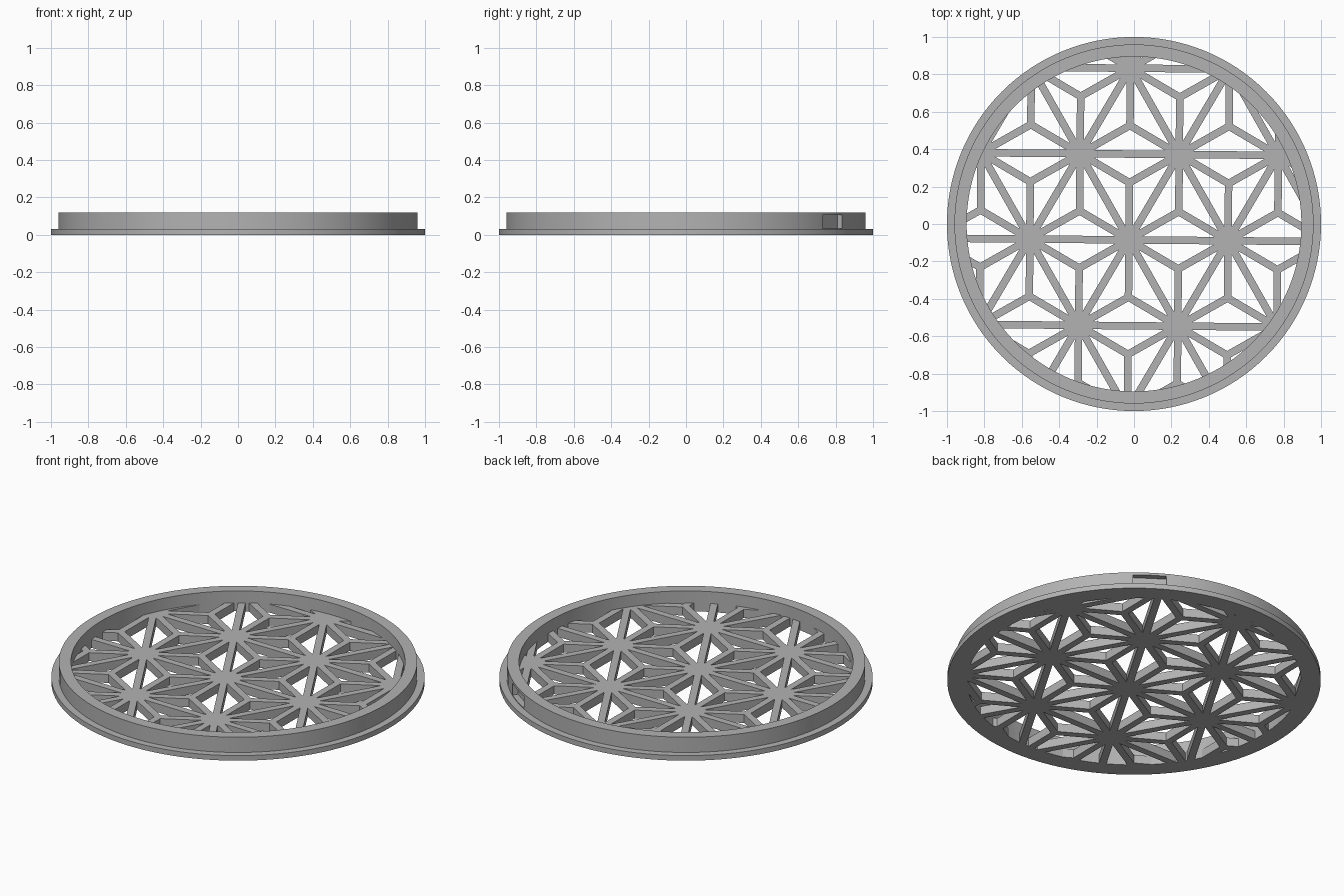
import bpy, bmesh, math
from mathutils import Vector, Matrix

cube = bpy.data.objects.get("Cube")
if cube:
    bpy.data.objects.remove(cube, do_unlink=True)

SEGMENTS = 128
INNER = 0.895        # inside radius of the rim
WALL = 0.96          # outside radius of the wall
HEIGHT = 0.12
FLANGE_H = 0.03
SPACING = 0.53       # distance between star hubs
BAR = 0.04           # width of a lattice bar
LATTICE_H = 0.05

grey = bpy.data.materials.new("warm_grey")
grey.use_nodes = True
grey.diffuse_color = (0.45, 0.45, 0.45, 1)
grey.node_tree.nodes["Principled BSDF"].inputs["Base Color"].default_value = grey.diffuse_color


def add_object(name, bm):
    bmesh.ops.recalc_face_normals(bm, faces=bm.faces)
    mesh = bpy.data.meshes.new(name)
    bm.to_mesh(mesh)
    bm.free()
    mesh.materials.append(grey)
    obj = bpy.data.objects.new(name, mesh)
    bpy.context.collection.objects.link(obj)
    return obj


def cut(obj, cutter, operation):
    cutter.hide_render = True
    cutter.hide_set(True)
    mod = obj.modifiers.new(operation.lower(), "BOOLEAN")
    mod.operation = operation
    mod.solver = "EXACT"
    mod.object = cutter
    bpy.context.view_layer.objects.active = obj
    bpy.ops.object.modifier_apply(modifier=mod.name)
    bpy.data.objects.remove(cutter, do_unlink=True)


# Rim: stepped profile turned round the z axis
profile = [(INNER, 0), (1, 0), (1, FLANGE_H), (WALL, FLANGE_H), (WALL, HEIGHT), (INNER, HEIGHT)]
bm = bmesh.new()
verts = [bm.verts.new((r, 0, z)) for r, z in profile]
edges = [bm.edges.new((verts[i - 1], verts[i])) for i in range(len(verts))]
bmesh.ops.spin(bm, geom=verts + edges, cent=(0, 0, 0), axis=(0, 0, 1),
               angle=math.tau, steps=SEGMENTS, use_merge=True)
bmesh.ops.remove_doubles(bm, verts=bm.verts, dist=0.0001)
rim = add_object("rim", bm)

# Shallow pocket in the outside of the wall, at the back
bm = bmesh.new()
turn = Matrix.Rotation(math.radians(55), 4, "Z")
place = turn @ Matrix.Translation((WALL, 0, 0.07)) @ Matrix.Diagonal((0.07, 0.18, 0.07, 1))
bmesh.ops.create_cube(bm, size=1, matrix=place)
cut(rim, add_object("pocket_cutter", bm), "DIFFERENCE")

# Lattice: every triangle between hubs is split in three at its centre,
# then each part is inset and opened to leave bars
hub = Vector((-0.027, -0.085, 0))
tilt = Matrix.Rotation(math.radians(-0.5), 3, "Z")
step_a = tilt @ Vector((SPACING, 0, 0))
step_b = tilt @ Vector((SPACING / 2, SPACING * math.sqrt(3) / 2, 0))
bm = bmesh.new()
for i in range(-5, 6):
    for j in range(-4, 5):
        p = hub + step_a * i + step_b * j
        for corners in ((p, p + step_a, p + step_b),
                        (p + step_a, p + step_a + step_b, p + step_b)):
            centre = sum(corners, Vector()) / 3
            if centre.length > 1.5:
                continue
            for k in range(3):
                part = (corners[k], corners[(k + 1) % 3], centre)
                bm.faces.new([bm.verts.new(v) for v in part])
bmesh.ops.remove_doubles(bm, verts=bm.verts, dist=0.001)
openings = list(bm.faces)
bmesh.ops.inset_individual(bm, faces=openings, thickness=BAR / 2, use_even_offset=True)
bmesh.ops.delete(bm, geom=openings, context="FACES")
solid = bmesh.ops.extrude_face_region(bm, geom=bm.faces[:], use_keep_orig=True)
bmesh.ops.translate(bm, vec=(0, 0, LATTICE_H),
                    verts=[g for g in solid["geom"] if isinstance(g, bmesh.types.BMVert)])
lattice = add_object("star_lattice", bm)

# Trim the lattice to a disc that ends inside the rim
bm = bmesh.new()
bmesh.ops.create_cone(bm, cap_ends=True, segments=SEGMENTS, radius1=INNER + 0.005,
                      radius2=INNER + 0.005, depth=1)
cut(lattice, add_object("disc_cutter", bm), "INTERSECT")

# Smooth the round walls and keep the edges crisp
bpy.ops.object.select_all(action="DESELECT")
for obj in (rim, lattice):
    obj.select_set(True)
bpy.context.view_layer.objects.active = rim
bpy.ops.object.shade_smooth_by_angle(angle=math.radians(30))
